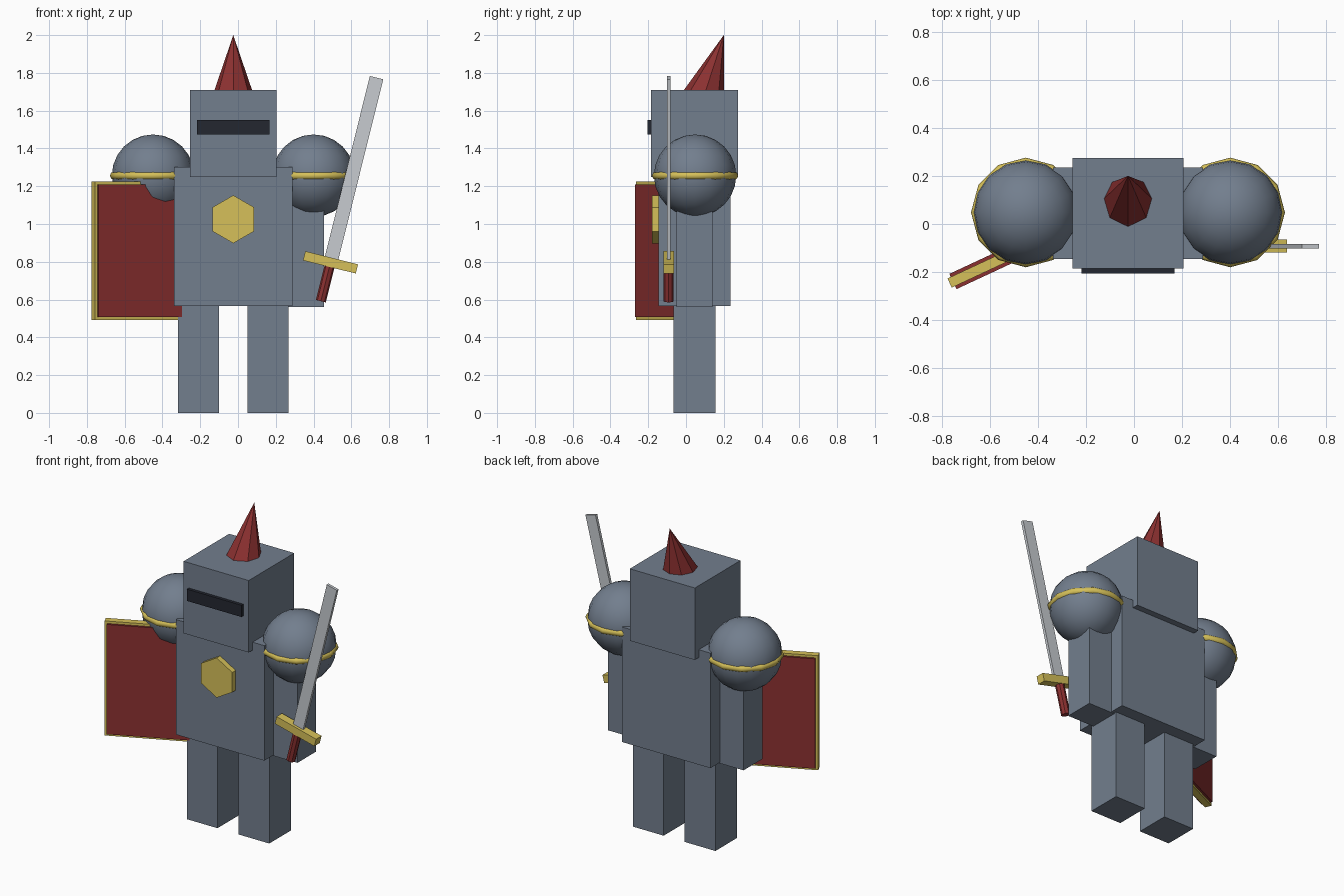
import bpy
from math import radians, sin, cos
from mathutils import Vector

if "Cube" in bpy.data.objects:
    bpy.data.objects.remove(bpy.data.objects["Cube"])

CX = -0.025  # body centre line


def material(name, rgb):
    m = bpy.data.materials.new(name)
    m.diffuse_color = (*rgb, 1)
    m.use_nodes = True
    m.node_tree.nodes["Principled BSDF"].inputs["Base Color"].default_value = m.diffuse_color
    return m


STEEL = material("steel", (0.17, 0.21, 0.27))
DARK = material("dark", (0.017, 0.02, 0.03))
RED = material("red", (0.26, 0.03, 0.03))
GOLD = material("gold", (0.67, 0.53, 0.10))
SILVER = material("silver", (0.57, 0.60, 0.63))


def finish(name, mat, smooth=False):
    ob = bpy.context.object
    ob.name = name
    ob.data.materials.append(mat)
    if smooth:
        bpy.ops.object.shade_smooth()
    return ob


def box(name, loc, size, mat, rot=(0, 0, 0)):
    bpy.ops.mesh.primitive_cube_add(size=1, location=loc, rotation=rot)
    ob = finish(name, mat)
    ob.scale = size
    return ob


def cylinder(name, loc, radius, depth, sides, mat, rot=(0, 0, 0)):
    bpy.ops.mesh.primitive_cylinder_add(vertices=sides, radius=radius, depth=depth,
                                        location=loc, rotation=rot)
    return finish(name, mat)


# Torso, head and visor slit
box("torso", (CX, 0.045, 0.933), (0.625, 0.38, 0.735), STEEL)
box("head", (CX, 0.045, 1.48), (0.46, 0.46, 0.46), STEEL)
box("visor", (CX, -0.185, 1.512), (0.385, 0.04, 0.075), DARK)

# Hexagonal chest emblem
cylinder("chest_emblem", (CX, -0.155, 1.025), 0.127, 0.05, 6, GOLD, (radians(90), 0, 0))

# Plume: cone leaning back, its base sunk into the head
tilt, length = radians(18), 0.40
tip = Vector((CX, 0.2, 2.0))
axis = Vector((0, sin(tilt), cos(tilt)))
bpy.ops.mesh.primitive_cone_add(vertices=8, radius1=0.13, radius2=0, depth=length,
                                location=tip - axis * length / 2, rotation=(-tilt, 0, 0))
finish("plume", RED)

# Legs, arms and rimmed shoulder guards on both sides
for side, s in (("left", -1), ("right", 1)):
    box(f"{side}_leg", (CX + s * 0.183, 0.045, 0.29), (0.217, 0.22, 0.58), STEEL)
    box(f"{side}_arm", (CX + s * 0.385, 0.045, 0.88), (0.19, 0.19, 0.64), STEEL)
    shoulder = (CX + s * 0.425, 0.048, 1.256)
    bpy.ops.mesh.primitive_uv_sphere_add(segments=16, ring_count=12, radius=0.218,
                                         location=shoulder)
    finish(f"{side}_shoulder_guard", STEEL, True)
    bpy.ops.mesh.primitive_torus_add(major_radius=0.206, minor_radius=0.022,
                                     major_segments=12, minor_segments=8, location=shoulder)
    finish(f"{side}_shoulder_rim", GOLD, True)

# Shield: thin gold plate showing as a rim around a thicker red panel
shield, turn = (-0.504, -0.123, 0.859), (0, 0, radians(25))
box("shield_rim", shield, (0.58, 0.042, 0.732), GOLD, turn)
box("shield_panel", shield, (0.55, 0.07, 0.702), RED, turn)

# Sword: parts placed along a leaning axis through the guard
lean = radians(14)
guard = Vector((0.49, -0.092, 0.797))
up = Vector((sin(lean), 0, cos(lean)))
rot = (0, lean, 0)
box("sword_guard", guard, (0.288, 0.055, 0.05), GOLD, rot)
box("sword_blade", guard + up * 0.504, (0.073, 0.018, 1.008), SILVER, rot)
cylinder("sword_handle", guard - up * 0.106, 0.027, 0.212, 8, RED, rot)
